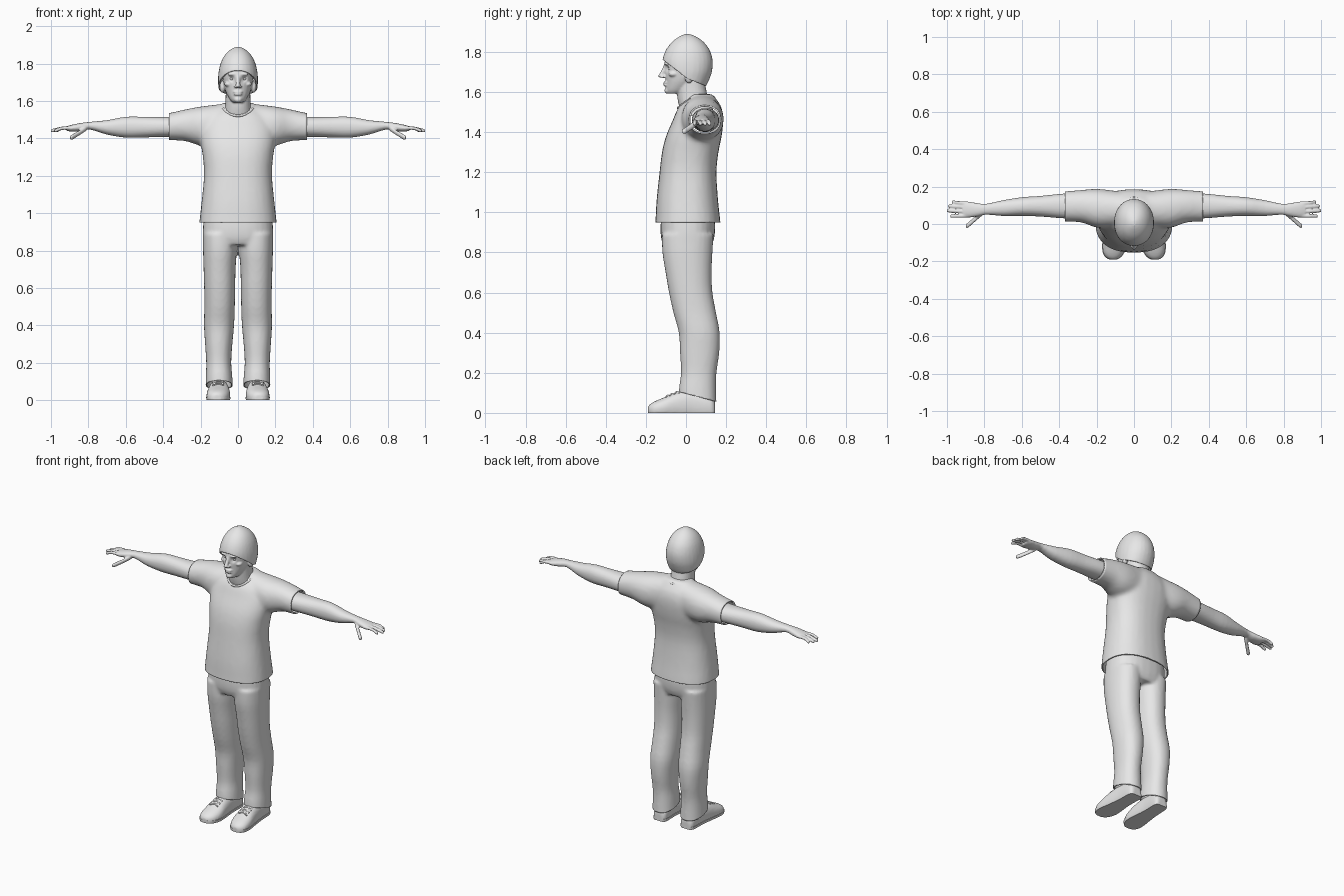
import bpy, bmesh, math
from mathutils import Vector, Matrix

if "Cube" in bpy.data.objects:
    bpy.data.objects.remove(bpy.data.objects["Cube"], do_unlink=True)

GREY = (0.8, 0.8, 0.8, 1)
grey = bpy.data.materials.new("plain_grey")
grey.use_nodes = True
grey.diffuse_color = GREY
grey.node_tree.nodes["Principled BSDF"].inputs["Base Color"].default_value = GREY


def resample(rings, steps):
    """Smoothly interpolate between the given section tuples."""
    out = []
    last = len(rings) - 1
    for i in range(last):
        p0, p1 = rings[max(i - 1, 0)], rings[i]
        p2, p3 = rings[i + 1], rings[min(i + 2, last)]
        for k in range(steps):
            t = k / steps
            out.append([b + t * ((c - a) + t * (2 * a - 5 * b + 4 * c - d
                        + t * (3 * b - a - 3 * c + d))) / 2
                        for a, b, c, d in zip(p0, p1, p2, p3)])
    return out + [list(rings[-1])]


def loft(bm, rings, axis, side=1, power=2.2, count=28, steps=3):
    """Rings are (position on axis, low a, high a, low b, high b)."""
    a, b = [i for i in range(3) if i != axis]
    loops = []
    for pos, a0, a1, b0, b1 in resample(rings, steps):
        loop = []
        for k in range(count):
            c, s = math.cos(math.tau * k / count), math.sin(math.tau * k / count)
            p = Vector()
            p[axis] = pos
            p[a] = (a0 + a1) / 2 + (a1 - a0) / 2 * math.copysign(abs(c) ** (2 / power), c)
            p[b] = (b0 + b1) / 2 + (b1 - b0) / 2 * math.copysign(abs(s) ** (2 / power), s)
            p.x *= side
            loop.append(bm.verts.new(p))
        loops.append(loop)
    for low, high in zip(loops, loops[1:]):
        for k in range(count):
            n = (k + 1) % count
            bm.faces.new((low[k], low[n], high[n], high[k]))
    bm.faces.new(loops[0])
    bm.faces.new(loops[-1])


def body(bm, rings, power=2.2):
    """Symmetric upright loft: (height, half width, front, back)."""
    loft(bm, [(z, -w, w, f, b) for z, w, f, b in rings], 2, power=power)


def ball(bm, centre, radii, side=1):
    x, y, z = centre
    rx, ry, rz = radii
    rings = []
    for k in range(9):
        angle = math.pi * (k / 8 - .5) * .95
        c, h = math.cos(angle), z + rz * math.sin(angle)
        rings.append((h, x - rx * c, x + rx * c, y - ry * c, y + ry * c))
    loft(bm, rings, 2, side, power=2, count=14, steps=1)


def finger(bm, points, radius, axis=0):
    """A slim round tube through the points, with a rounded far end."""
    a, b = [i for i in range(3) if i != axis]
    tip = list(points[-1])
    tip[axis] += math.copysign(radius * .7, tip[axis] - points[0][axis])
    rings = []
    for p, r in zip([*points, tip], [radius] * len(points) + [radius * .4]):
        rings.append((p[axis], p[a] - r, p[a] + r, p[b] - r, p[b] + r))
    loft(bm, rings, axis, power=2, count=12)


def fuse(name, bm, voxel, smooth, cuts=(), cap=False, cloth=0, dents=()):
    """Merge all shells into one smooth skin, then trim it with planes."""
    bmesh.ops.recalc_face_normals(bm, faces=bm.faces)
    mesh = bpy.data.meshes.new(name)
    bm.to_mesh(mesh)
    bm.free()
    obj = bpy.data.objects.new(name, mesh)
    bpy.context.collection.objects.link(obj)
    mod = obj.modifiers.new("Merge", "REMESH")
    mod.mode, mod.voxel_size = "VOXEL", voxel
    mod = obj.modifiers.new("Soften", "SMOOTH")
    mod.factor, mod.iterations = 0.5, smooth
    deps = bpy.context.evaluated_depsgraph_get()
    final = bpy.data.meshes.new_from_object(obj.evaluated_get(deps))
    obj.modifiers.clear()
    obj.data = final

    bm = bmesh.new()
    bm.from_mesh(final)
    for centre, radius, depth in dents:
        for v in bm.verts:
            v.co.y += depth * math.exp(-((v.co - Vector(centre)).length / radius) ** 2)
    for point, normal in cuts:
        bmesh.ops.bisect_plane(bm, geom=bm.verts[:] + bm.edges[:] + bm.faces[:],
                               plane_co=point, plane_no=normal, clear_outer=True)
        if cap:
            rim = [e for e in bm.edges if e.is_boundary]
            bmesh.ops.holes_fill(bm, edges=rim, sides=0)
    bm.to_mesh(final)
    bm.free()
    final.name = name
    final.materials.clear()
    final.materials.append(grey)
    final.polygons.foreach_set("use_smooth", [True] * len(final.polygons))
    final.set_sharp_from_angle(angle=math.radians(50))
    if cloth:
        mod = obj.modifiers.new("Cloth", "SOLIDIFY")
        mod.thickness, mod.offset = cloth, -1
    return obj


def mirror(obj):
    """Copy a left part to the right side."""
    twin = obj.copy()
    twin.data = obj.data.copy()
    twin.name = twin.data.name = obj.name.replace("left", "right")
    twin.data.transform(Matrix.Diagonal((-1, 1, 1, 1)))
    twin.data.flip_normals()
    bpy.context.collection.objects.link(twin)


SIDES = (1, -1)

# Shirt: torso and short sleeves, trimmed at the hems
bm = bmesh.new()
body(bm, [(.88, .21, -.16, .175), (.95, .207, -.153, .172), (1.06, .195, -.147, .16),
          (1.2, .182, -.132, .152), (1.3, .188, -.12, .162), (1.38, .2, -.1, .178),
          (1.46, .2, -.066, .186), (1.52, .165, -.04, .178), (1.56, .115, -.005, .155),
          (1.59, .08, .02, .13)], power=2.4)
for s in SIDES:
    loft(bm, [(.04, -.01, .17, 1.38, 1.59), (.12, -.02, .18, 1.36, 1.58),
              (.2, -.02, .188, 1.36, 1.57), (.28, .008, .182, 1.385, 1.555),
              (.37, .013, .175, 1.39, 1.535), (.43, .013, .172, 1.39, 1.53)], 0, s)
fuse("shirt", bm, .013, 5, cloth=.008,
     cuts=[((0, 0, .95), (0, 0, -1)), ((.37, 0, 0), (1, 0, 0)), ((-.37, 0, 0), (-1, 0, 0))])

# Collar band around the neck opening
curve = bpy.data.curves.new("collar", "CURVE")
curve.dimensions, curve.bevel_depth = "3D", .006
spline = curve.splines.new("POLY")
spline.points.add(47)
spline.use_cyclic_u = True
for k, p in enumerate(spline.points):
    a = math.tau * k / 48
    p.co = (.086 * math.sin(a), .05 - .09 * math.cos(a),
            1.572 - .052 * max(math.cos(a), 0) ** 1.5, 1)
curve.materials.append(grey)
bpy.context.collection.objects.link(bpy.data.objects.new("collar", curve))

# Trousers: hips and two legs, with hems that drop towards the heel
bm = bmesh.new()
body(bm, [(1.02, .18, -.12, .14), (.93, .187, -.127, .146),
          (.87, .188, -.124, .14), (.83, .18, -.11, .125)], power=2.4)
for s in SIDES:
    loft(bm, [(.89, .005, .188, -.12, .138), (.8, .006, .187, -.118, .132),
              (.7, .013, .184, -.102, .128), (.6, .015, .181, -.085, .132),
              (.5, .017, .18, -.063, .15), (.4, .021, .182, -.036, .168),
              (.3, .03, .176, -.03, .166), (.2, .036, .17, -.025, .152),
              (.12, .03, .172, -.035, .15), (0, .024, .175, -.04, .154)], 2, s)
fuse("trousers", bm, .01, 4, cloth=.007, cuts=[((0, -.035, .105), (0, -.26, -1))])

# Head: neck, skull, jaw and facial features
bm = bmesh.new()
body(bm, [(1.48, .085, -.02, .145), (1.54, .073, -.037, .125), (1.59, .067, -.045, .105),
          (1.68, .065, -.05, .09)])
body(bm, [(1.592, .028, -.092, -.02), (1.61, .045, -.1, .02), (1.65, .066, -.1, .065),
          (1.69, .077, -.104, .1), (1.74, .083, -.109, .118), (1.8, .078, -.09, .105),
          (1.85, .05, -.05, .07)], power=2.1)
finger(bm, [(0, -.1, 1.735), (0, -.113, 1.705), (0, -.128, 1.68)], .011, axis=2)
ball(bm, (0, -.1, 1.648), (.026, .013, .006))
ball(bm, (0, -.1, 1.635), (.023, .013, .007))
ball(bm, (0, -.092, 1.607), (.022, .016, .016))
for s in SIDES:
    ball(bm, (.012, -.114, 1.676), (.009, .014, .008), s)
    ball(bm, (.03, -.096, 1.742), (.026, .014, .009), s)
    ball(bm, (.052, -.062, 1.69), (.022, .026, .015), s)
    ball(bm, (.083, .015, 1.675), (.016, .022, .032), s)
fuse("head", bm, .005, 2, dents=[((.033 * s, -.1, 1.718), .016, .014) for s in SIDES])
bm = bmesh.new()
ball(bm, (.033, -.076, 1.718), (.015, .015, .01))
mirror(fuse("left_eye", bm, .004, 1))

# Knitted hat, lower at the nape than on the brow
bm = bmesh.new()
body(bm, [(1.57, .08, -.08, .06), (1.63, .097, -.095, .1), (1.67, .104, -.108, .119),
          (1.71, .107, -.116, .131), (1.76, .103, -.118, .133), (1.81, .09, -.1, .118),
          (1.85, .067, -.07, .088), (1.876, .038, -.035, .052), (1.889, .01, -.008, .02)],
     power=2.1)
fuse("hat", bm, .008, 2, cloth=.008,
     cuts=[((0, -.11, 1.757), (0, -.77, -1)), ((0, 0, 1.67), (0, -.4, -1))])

# Arms with hands, fingers and thumb
bm = bmesh.new()
loft(bm, [(.25, .03, .165, 1.4, 1.52), (.37, .03, .163, 1.407, 1.515),
          (.5, .04, .15, 1.405, 1.515), (.6, .043, .143, 1.404, 1.515),
          (.7, .043, .127, 1.42, 1.497), (.79, .05, .108, 1.447, 1.488),
          (.84, .04, .112, 1.439, 1.482), (.89, .034, .12, 1.436, 1.472),
          (.915, .038, .116, 1.44, 1.465)], 0)
for base, tip, reach in ((.11, .117, .968), (.088, .096, .988),
                         (.066, .071, .994), (.044, .042, .976)):
    finger(bm, [(.88, base, 1.455), (.94, (base + tip) / 2, 1.454), (reach, tip, 1.441)], .0095)
finger(bm, [(.81, .06, 1.455), (.855, .022, 1.425), (.89, -.008, 1.405)], .014)
mirror(fuse("left_arm", bm, .005, 2))

# Shoes with soles and crossed laces
SHOE = [(.145, .07, .125, -.02, .05), (.125, .053, .143, -.03, .09),
        (.03, .052, .15, -.03, .115), (-.05, .045, .16, -.03, .104),
        (-.11, .042, .168, -.025, .077), (-.155, .055, .164, -.02, .058),
        (-.18, .075, .148, -.015, .043), (-.19, .095, .128, -.005, .03)]
FLOOR = ((0, 0, 0), (0, 0, -1))
bm = bmesh.new()
loft(bm, SHOE, 1, power=2.3)
mirror(fuse("left_shoe", bm, .007, 2, cuts=[FLOOR], cap=True))
bm = bmesh.new()
loft(bm, [(y, a - .003, b + .003, c, d) for y, a, b, c, d in SHOE], 1, power=2.6)
mirror(fuse("left_sole", bm, .007, 1, cuts=[FLOOR, ((0, 0, .018), (0, 0, 1))], cap=True))
bm = bmesh.new()
for y, z in ((-.045, .103), (-.068, .095), (-.09, .086)):
    for slant in (.01, -.01):
        finger(bm, [(.075, y + slant, z - .006), (.104, y, z + .001),
                    (.133, y - slant, z - .006)], .005)
mirror(fuse("left_laces", bm, .0035, 1))
